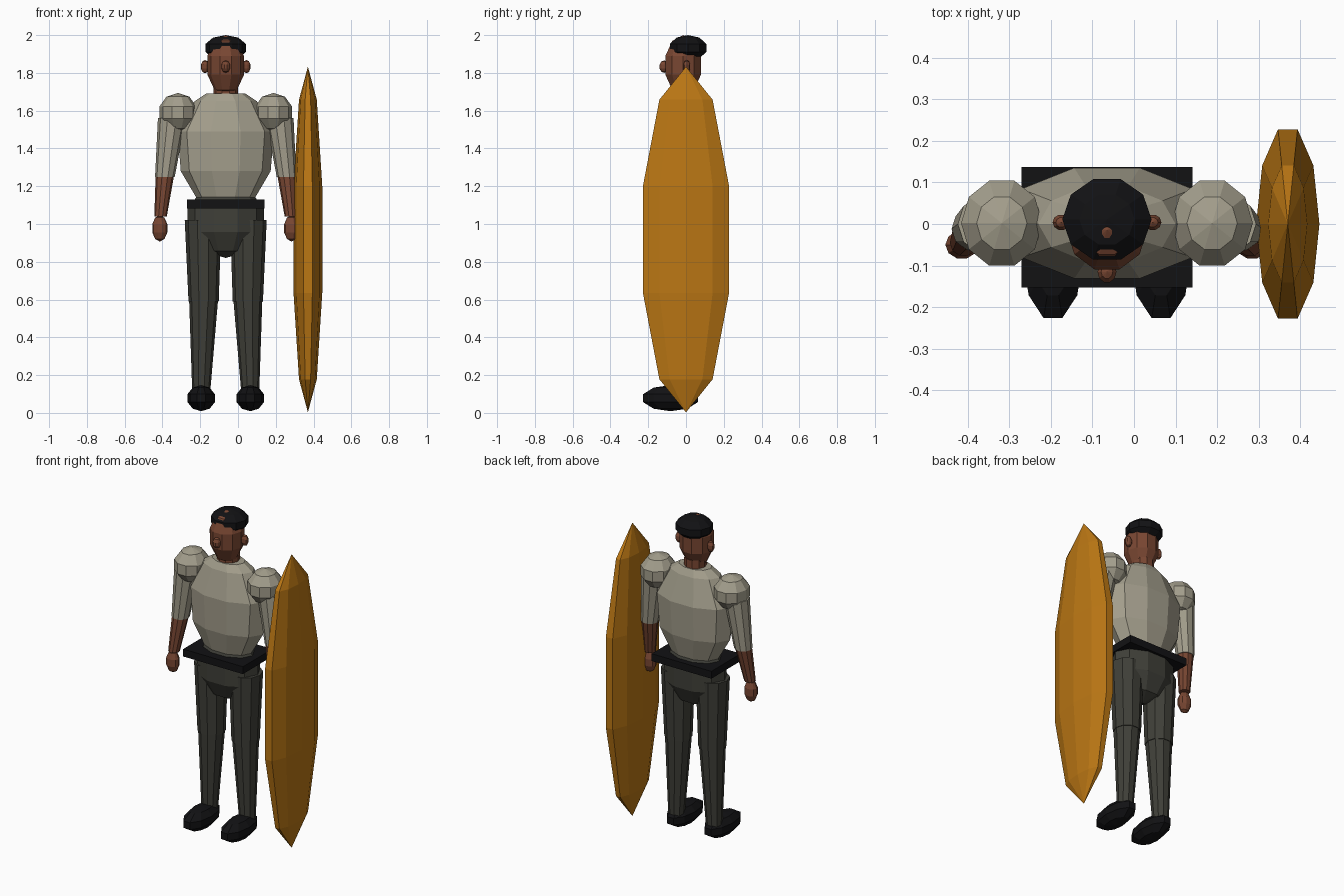
import bpy, bmesh, math

if "Cube" in bpy.data.objects:
    bpy.data.objects.remove(bpy.data.objects["Cube"])

CX = -0.065   # the figure's own mirror line
SIDES = 10


def material(name, rgb):
    m = bpy.data.materials.new(name)
    m.diffuse_color = (*rgb, 1)
    m.use_nodes = True
    m.node_tree.nodes["Principled BSDF"].inputs["Base Color"].default_value = m.diffuse_color
    return m


SHIRT = material("stone_cloth", (0.37, 0.345, 0.265))
TROUSER = material("dark_grey_cloth", (0.050, 0.050, 0.040))
SKIN = material("brown_skin", (0.19, 0.062, 0.032))
BLACK = material("black", (0.006, 0.006, 0.007))
ORANGE = material("orange_shield", (0.50, 0.185, 0.007))


def finish(name, bm, mat):
    bmesh.ops.recalc_face_normals(bm, faces=bm.faces)
    me = bpy.data.meshes.new(name)
    bm.to_mesh(me)
    bm.free()
    me.materials.append(mat)
    ob = bpy.data.objects.new(name, me)
    bpy.context.collection.objects.link(ob)
    return ob


def loft(name, rings, mat):
    """Skin ten-sided rings (x, y, z, rx, ry); zero radius makes a tip."""
    bm = bmesh.new()
    loops = []
    for x, y, z, rx, ry in rings:
        if rx == 0:
            loops.append([bm.verts.new((x, y, z))] * SIDES)
        else:
            loops.append([bm.verts.new((x + rx * math.cos(a), y + ry * math.sin(a), z))
                          for a in (2 * math.pi * i / SIDES for i in range(SIDES))])
    for lo, hi in zip(loops, loops[1:]):
        for i in range(SIDES):
            j = (i + 1) % SIDES
            bm.faces.new(list(dict.fromkeys((lo[i], lo[j], hi[j], hi[i]))))
    for end in (loops[0], loops[-1]):
        if end[0] is not end[1]:
            bm.faces.new(end)
    return finish(name, bm, mat)


def ball(name, c, r, mat):
    """Low-poly ball: five bands, ten sides, poles on z."""
    x, y, z = c
    rings = []
    for k in range(6):
        t = math.pi * k / 5
        s = math.sin(t) if 0 < k < 5 else 0
        rings.append((x, y, z - r[2] * math.cos(t), r[0] * s, r[1] * s))
    return loft(name, rings, mat)


# Shield
ball("shield", (0.37, 0, 0.918), (0.080, 0.252, 0.915), ORANGE)

# Head, hair, nose and neck
ball("head", (CX, -0.015, 0.0 + 1.84), (0.102, 0.104, 0.16), SKIN)
ball("hair", (CX, 0.011, 1.932), (0.113, 0.107, 0.068), BLACK)
ball("nose", (CX, -0.115, 1.833), (0.024, 0.028, 0.033), SKIN)
loft("neck", [(CX, 0, 1.64, 0.066, 0.066), (CX, 0, 1.74, 0.063, 0.063)], SKIN)

# Torso
loft("torso", [(CX, 0, 1.09, 0.135, 0.085),
               (CX, 0, 1.13, 0.150, 0.095),
               (CX, 0, 1.28, 0.238, 0.132),
               (CX, 0.002, 1.49, 0.255, 0.140),
               (CX, 0, 1.65, 0.165, 0.095),
               (CX, 0, 1.69, 0.105, 0.070)], SHIRT)

# Belt plate
bm = bmesh.new()
bmesh.ops.create_cube(bm, size=1)
for v in bm.verts:
    v.co = (CX + v.co.x * 0.412, -0.008 + v.co.y * 0.29, 1.106 + v.co.z * 0.046)
finish("belt", bm, BLACK)

# Hips
ball("hips", (CX, 0, 1.02), (0.212, 0.135, 0.20), TROUSER)

# Paired parts
for s, side in ((-1, "left"), (1, "right")):
    def X(d):
        return CX + s * d

    ball("ear_" + side, (X(0.11), 0.004, 1.833), (0.022, 0.02, 0.035), SKIN)
    ball("shoulder_" + side, (X(0.253), 0.002, 1.59), (0.103, 0.113, 0.104), SHIRT)
    loft("sleeve_" + side, [(X(0.322), -0.012, 1.25, 0.052, 0.052),
                            (X(0.285), 0, 1.56, 0.074, 0.074)], SHIRT)
    loft("forearm_" + side, [(X(0.345), -0.045, 1.04, 0.033, 0.033),
                             (X(0.322), -0.012, 1.26, 0.049, 0.049)], SKIN)
    ball("hand_" + side, (X(0.349), -0.05, 0.977), (0.042, 0.036, 0.07), SKIN)
    loft("thigh_" + side, [(X(0.117), 0, 0.59, 0.080, 0.080),
                           (X(0.120), 0, 1.02, 0.097, 0.097)], TROUSER)
    loft("shin_" + side, [(X(0.130), 0, 0.10, 0.047, 0.047),
                          (X(0.117), 0, 0.605, 0.077, 0.077)], TROUSER)
    ball("shoe_" + side, (X(0.130), -0.082, 0.078), (0.076, 0.16, 0.069), BLACK)
